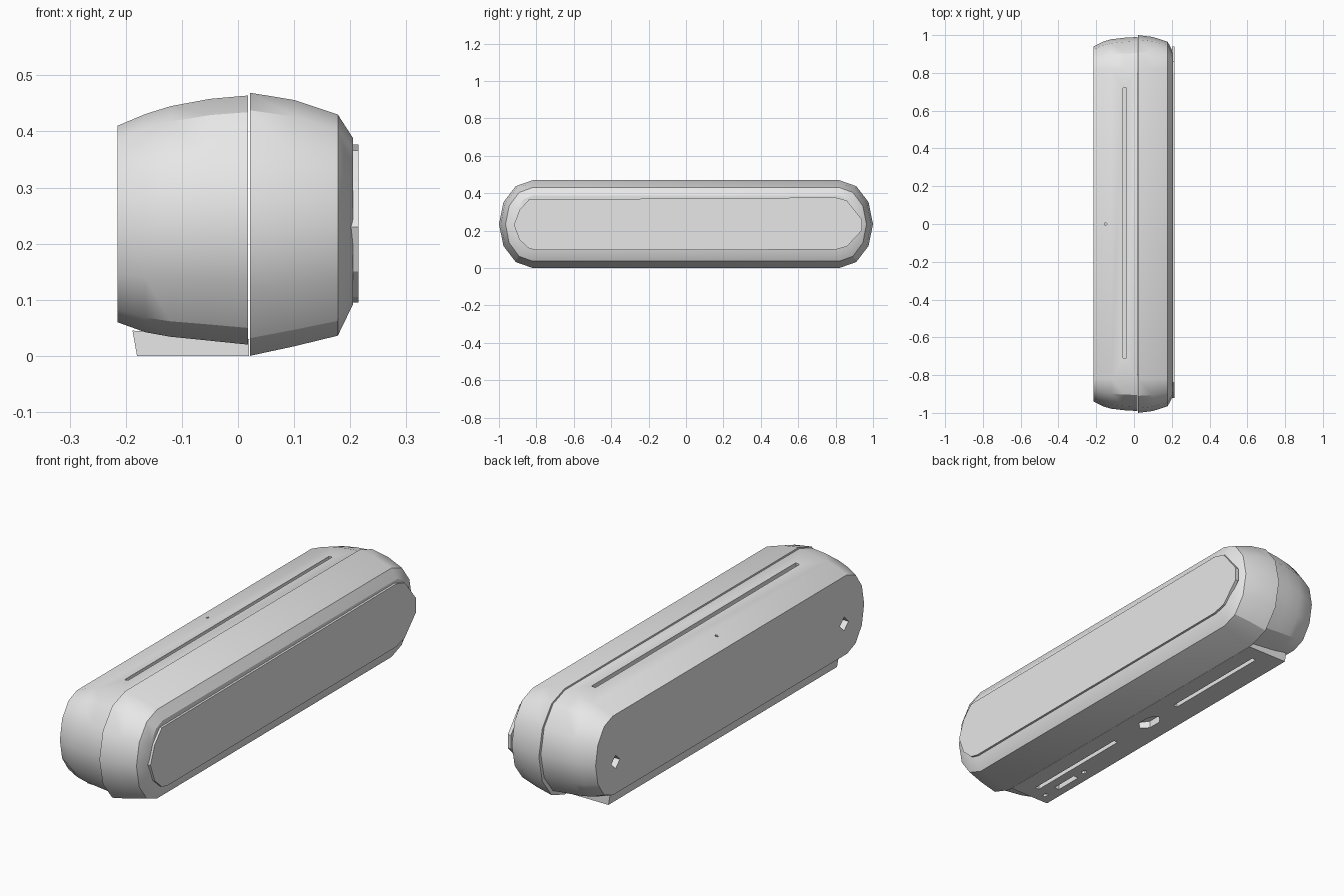
import bpy, bmesh, math
from mathutils import Vector

cube = bpy.data.objects.get("Cube")
if cube:
    bpy.data.objects.remove(cube, do_unlink=True)

grey = bpy.data.materials.new("light grey")
grey.use_nodes = True
grey.diffuse_color = (0.8, 0.8, 0.8, 1)
grey.node_tree.nodes["Principled BSDF"].inputs["Base Color"].default_value = (0.8, 0.8, 0.8, 1)


def finish(name, bm):
    bmesh.ops.recalc_face_normals(bm, faces=bm.faces)
    mesh = bpy.data.meshes.new(name)
    bm.to_mesh(mesh)
    bm.free()
    mesh.materials.append(grey)
    obj = bpy.data.objects.new(name, mesh)
    bpy.context.collection.objects.link(obj)
    return obj


def loft(bm, rings):
    """Skin a list of closed point rings and cap both ends."""
    loops = [[bm.verts.new(p) for p in ring] for ring in rings]
    n = len(loops[0])
    for a, b in zip(loops, loops[1:]):
        for i in range(n):
            j = (i + 1) % n
            bm.faces.new((a[i], a[j], b[j], b[i]))
    bm.faces.new(loops[0])
    bm.faces.new(loops[-1])


def stadium(x, z_low, z_high, y_end, straight=0.82, segments=6):
    """Long rounded outline in the yz plane."""
    mid, rz, ry = (z_low + z_high) / 2, (z_high - z_low) / 2, y_end - straight
    points = []
    for side in (1, -1):
        for k in range(segments + 1):
            t = math.pi * k / segments - math.pi / 2
            points.append(Vector((x, side * (straight + ry * math.cos(t)),
                                  mid + side * rz * math.sin(t))))
    return points


def box_z(bm, x, y, w, length, z0, z1):
    outline = [(x - w / 2, y - length / 2), (x + w / 2, y - length / 2),
               (x + w / 2, y + length / 2), (x - w / 2, y + length / 2)]
    loft(bm, [[(px, py, z) for px, py in outline] for z in (z0, z1)])


def ngon_z(bm, x, y, rx, ry, n, z0, z1):
    outline = [(x + rx * math.sin(2 * math.pi * i / n), y + ry * math.cos(2 * math.pi * i / n))
               for i in range(n)]
    loft(bm, [[(px, py, z) for px, py in outline] for z in (z0, z1)])


def cut(obj, bm):
    """Subtract the cutter shapes, then drop the cutter."""
    cutter = finish("cutter", bm)
    cutter.hide_render = True
    mod = obj.modifiers.new("cut", "BOOLEAN")
    mod.operation, mod.solver, mod.object = "DIFFERENCE", "EXACT", cutter
    bpy.context.view_layer.objects.active = obj
    bpy.ops.object.modifier_apply(modifier=mod.name)
    bpy.data.objects.remove(cutter, do_unlink=True)


def smooth(obj, angle):
    bpy.ops.object.select_all(action="DESELECT")
    obj.select_set(True)
    bpy.context.view_layer.objects.active = obj
    bpy.ops.object.shade_smooth_by_angle(angle=math.radians(angle))


# Right half of the casing, with a flat outer side
bm = bmesh.new()
loft(bm, [stadium(*r) for r in ((-0.215, 0.06, 0.41, 0.94), (-0.165, 0.042, 0.431, 0.965),
                                (-0.12, 0.034, 0.445, 0.978), (-0.05, 0.027, 0.458, 0.986),
                                (0.018, 0.02, 0.464, 0.99))])
right_casing = finish("right_casing", bm)

# Long top slot, pin hole and two diamond screw holes in the flat side
bm = bmesh.new()
box_z(bm, -0.05, 0.005, 0.018, 1.43, 0.42, 0.5)
ngon_z(bm, -0.15, 0.0, 0.007, 0.007, 6, 0.40, 0.5)
for y in (-0.8, 0.8):
    loft(bm, [[(x, y + 0.03 * math.cos(a * math.pi / 2), 0.2 + 0.03 * math.sin(a * math.pi / 2))
               for a in range(4)] for x in (-0.24, -0.18)])
cut(right_casing, bm)
smooth(right_casing, 32)

# Left half of the casing, slightly larger at the seam
bm = bmesh.new()
loft(bm, [stadium(*r) for r in ((0.021, 0.0, 0.469, 1.0), (0.10, 0.017, 0.456, 0.99),
                                (0.178, 0.036, 0.43, 0.965), (0.205, 0.092, 0.388, 0.915))])
left_casing = finish("left_casing", bm)
smooth(left_casing, 32)

# Raised cover plate on the left side
bm = bmesh.new()
outline = [(-0.8, 0.095), (0.8, 0.098), (0.86, 0.115), (0.94, 0.2), (0.94, 0.26),
           (0.86, 0.36), (0.8, 0.377), (-0.84, 0.366), (-0.89, 0.31), (-0.92, 0.23),
           (-0.89, 0.15), (-0.84, 0.105)]
loft(bm, [[(x, y, z) for y, z in outline] for x in (0.2, 0.215)])
finish("side_cover", bm)

# Bottom plate with slots and holes
bm = bmesh.new()
section = [(-0.18, 0.0), (0.02, 0.0), (0.02, 0.03), (-0.188, 0.045)]
loft(bm, [[(x, y, z) for x, z in section] for y in (-0.8, 0.8)])
bottom_plate = finish("bottom_plate", bm)
bm = bmesh.new()
for y in (-0.465, 0.465):
    box_z(bm, -0.065, y, 0.02, 0.53, -0.02, 0.08)
box_z(bm, -0.13, -0.61, 0.025, 0.13, -0.02, 0.08)
ngon_z(bm, -0.07, 0.02, 0.035, 0.065, 6, -0.02, 0.08)
for y in (-0.75, -0.49):
    ngon_z(bm, -0.13, y, 0.01, 0.014, 6, -0.02, 0.08)
cut(bottom_plate, bm)
